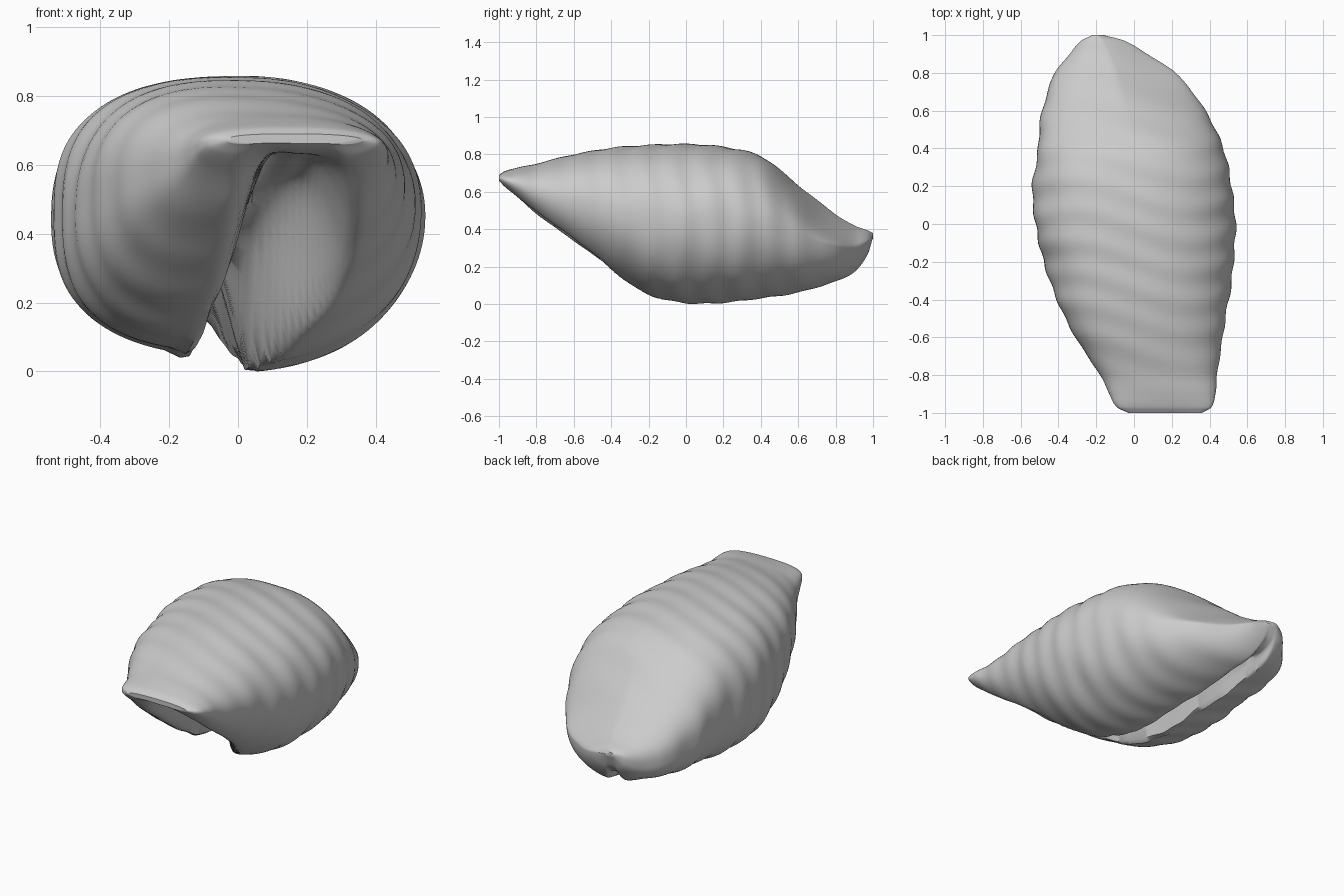
import bpy, bmesh, math

cube = bpy.data.objects.get("Cube")
if cube:
    bpy.data.objects.remove(cube, do_unlink=True)

# Stations along the shell: y, x min, x max, z top, z bottom
OUTLINE = [
    (-1.0, -.03, .36, .69, .65), (-.97, -.09, .41, .71, .61), (-.9, -.13, .43, .73, .54),
    (-.8, -.18, .44, .75, .44), (-.6, -.31, .47, .80, .28), (-.4, -.41, .50, .835, .145),
    (-.2, -.475, .53, .85, .04), (0, -.525, .535, .855, .003), (.2, -.535, .52, .84, .005),
    (.4, -.51, .47, .79, .03), (.6, -.485, .38, .635, .06), (.8, -.42, .22, .48, .12),
    (.9, -.34, .07, .42, .17), (.97, -.28, -.05, .395, .26), (1.0, -.22, -.16, .38, .35)]
# Aperture groove: y, centre x, half width, depth as a share of thickness
GROOVE = [(-1, .17, .14, .3), (-.8, .17, .14, .62), (-.5, .13, .13, .6), (-.25, .02, .09, .45),
          (0, -.05, .065, .36), (.4, -.08, .055, .3), (.8, -.14, .05, .3), (1, -.19, .03, .1)]


def sample(table, y):
    """Smooth cubic interpolation of a station table."""
    i = 0
    while i < len(table) - 2 and y > table[i + 1][0]:
        i += 1
    a, b = table[i], table[i + 1]
    p, n = table[max(i - 1, 0)], table[min(i + 2, len(table) - 1)]
    h = b[0] - a[0]
    t = (y - a[0]) / h
    out = []
    for k in range(1, len(a)):
        m0 = (b[k] - p[k]) / (b[0] - p[0]) * h
        m1 = (n[k] - a[k]) / (n[0] - a[0]) * h
        out.append((2*t**3 - 3*t*t + 1) * a[k] + (t**3 - 2*t*t + t) * m0
                   + (3*t*t - 2*t**3) * b[k] + (t**3 - t*t) * m1)
    return out


def power(v, e):
    return math.copysign(abs(v) ** e, v)


def section_point(y, angle):
    x0, x1, top, bottom = sample(OUTLINE, y)
    gx, gw, gd = sample(GROOVE, y)
    c, s = math.cos(angle), math.sin(angle)
    e = 2 / (2.1 if c > 0 else 2.6)
    u, v = power(c, e), power(s, e)
    x = (x0 + x1) / 2 + u * (x1 - x0) / 2
    mid = bottom + (top - bottom) * .53
    z = mid + v * (top - mid if v > 0 else mid - bottom)
    if v < 0:
        # raised inner lobe and the aperture groove
        z += .05 * -v * max(0, min(1, (gx - x) / .15)) * min(1, (top - bottom) * 2)
        z += gd * (top - bottom) * -v * math.exp(-((x - gx) / gw) ** 4)
    # growth ripples, fading at the ends
    fade = max(0, 1 - y * y)
    r = .005 * fade * math.sin(38 * y + 3 * math.sin(5 * x) + 2 * z)
    r += .004 * fade * math.sin(17 * y + 9 * x) * math.sin(11 * z)
    # drooping outer shoulder near the spire
    z -= .12 * max(0, v) * max(0, u) * math.exp(-((y - .75) / .2) ** 2)
    return x + r * c, y, z + r * s * .6


# Loft the shell body
RINGS, SIDES = 120, 144
bm = bmesh.new()
rings = []
for i in range(RINGS + 1):
    y = -math.cos(math.pi * i / RINGS)
    rings.append([bm.verts.new(section_point(y, 2 * math.pi * j / SIDES)) for j in range(SIDES)])
for a, b in zip(rings, rings[1:]):
    for j in range(SIDES):
        k = (j + 1) % SIDES
        bm.faces.new((a[j], a[k], b[k], b[j]))
bm.faces.new(rings[0])
bm.faces.new(rings[-1])
bmesh.ops.recalc_face_normals(bm, faces=bm.faces)
mesh = bpy.data.meshes.new("shell_body")
bm.to_mesh(mesh)
bm.free()
shell = bpy.data.objects.new("shell_body", mesh)
bpy.context.collection.objects.link(shell)

# Plain grey shell
grey = bpy.data.materials.new("shell_grey")
grey.use_nodes = True
grey.diffuse_color = (.6, .6, .6, 1)
grey.node_tree.nodes["Principled BSDF"].inputs["Base Color"].default_value = (.6, .6, .6, 1)
mesh.materials.append(grey)

bpy.context.view_layer.objects.active = shell
shell.select_set(True)
bpy.ops.object.shade_smooth_by_angle(angle=math.radians(50))
